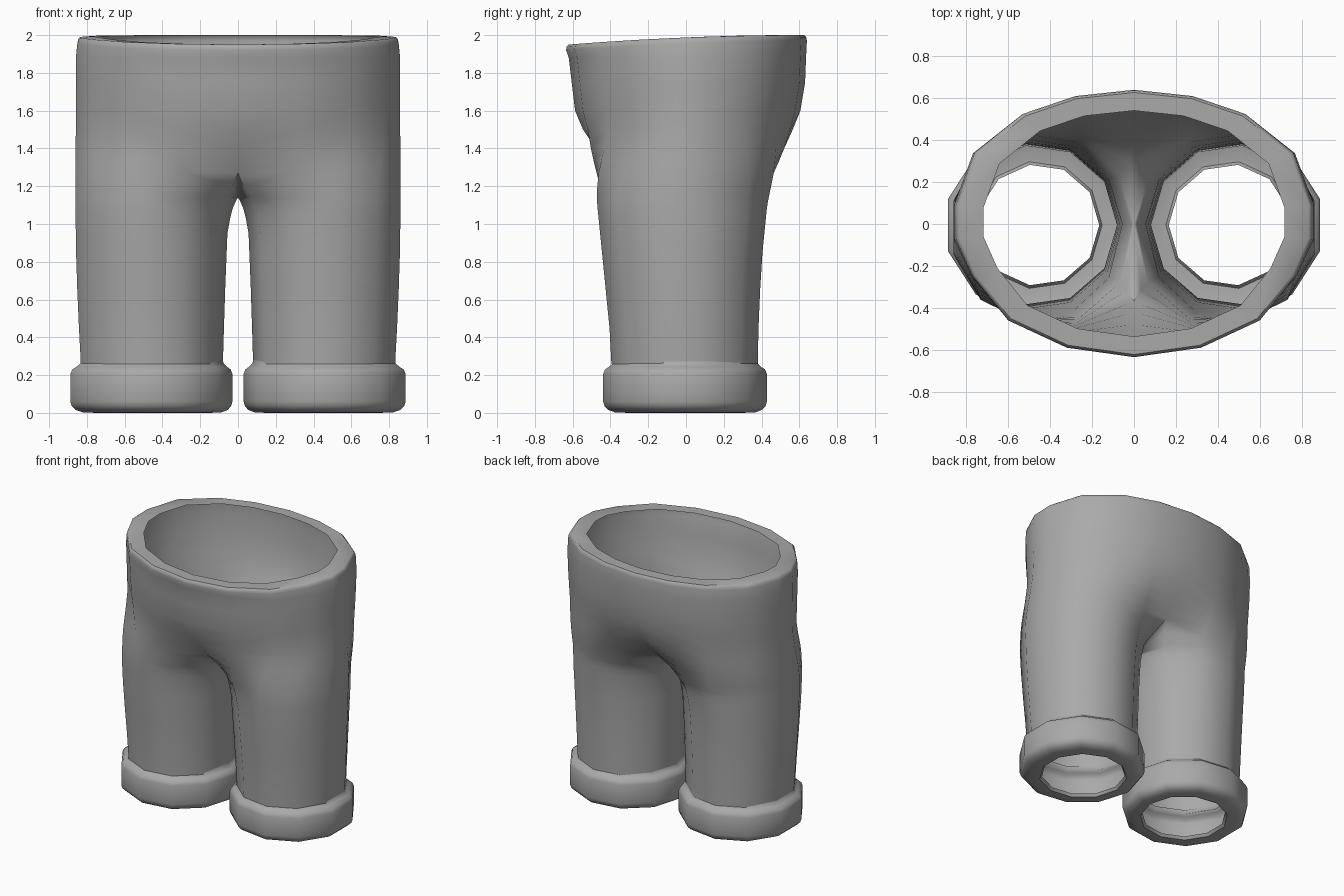
import bpy, bmesh, math

if "Cube" in bpy.data.objects:
    bpy.data.objects.remove(bpy.data.objects["Cube"])

SIDES = 11          # column 0 faces the other leg, counted round by the front
CROTCH = 1.14       # height where the two legs meet

grey = bpy.data.materials.new("plain grey")
grey.diffuse_color = (0.4, 0.4, 0.4, 1)
grey.use_nodes = True
grey.node_tree.nodes["Principled BSDF"].inputs["Base Color"].default_value = grey.diffuse_color

# half outline of the waist, front centre to back centre (columns 1 to 10)
WAIST = [(0, -.635), (.32, -.59), (.6, -.46), (.77, -.25), (.85, -.07),
         (.85, .09), (.76, .34), (.53, .525), (.28, .61), (0, .64)]


def lerp(table, z):
    """Read a value from a list of (height, value) pairs."""
    for (z0, a), (z1, b) in zip(table, table[1:]):
        if z <= z1:
            return a + (b - a) * max(0, (z - z0) / (z1 - z0))
    return table[-1][1]


def circle_point(k, cx, cy, rx, ry):
    a = math.pi + 2 * math.pi * k / SIDES
    return cx + rx * math.cos(a), cy + ry * math.sin(a)


INNER = [(.26, .08), (.6, .07), (.95, .056), (1.06, .036), (1.11, .018), (CROTCH, 0)]
OUTER = [(.26, .832), (.5, .845), (.8, .857), (1.2, .862)]
FRONT = [(.26, -.395), (.4, -.4), (1.0, -.46), (1.3, -.49)]
BACK = [(.26, .38), (.5, .385), (.8, .4), (1.1, .43), (1.3, .46)]


def body_point(k, z):
    """Leg section that blends into the waist section with height."""
    x0, x1, y0, y1 = (lerp(t, z) for t in (INNER, OUTER, FRONT, BACK))
    rx = (x1 - x0) / 1.96
    x, y = circle_point(k, x0 + rx, (y0 + y1) / 2, rx, (y1 - y0) / 1.98)
    if k == 0:
        return x, 0, z
    s = min(1, max(0, (z - 1.08) / .5))
    s = s * s * (3 - 2 * s)
    wx, wy = WAIST[k - 1]
    wy *= lerp([(1.5, .89), (1.6, .925), (2, 1)] if wy < 0
               else [(1.5, .92), (1.75, .985), (2, 1)], z)
    x, y = x + (wx * 1.01 - x) * s, y + (wy - y) * s
    if k in (1, SIDES - 1):      # seam closes on the centre line
        x = x * max(0, (1.27 - z) / .13) if z > CROTCH else x
    return x, y, z


def finish(bm, name):
    bmesh.ops.remove_doubles(bm, verts=bm.verts, dist=1e-5)
    bmesh.ops.recalc_face_normals(bm, faces=bm.faces)
    mesh = bpy.data.meshes.new(name)
    bm.to_mesh(mesh)
    bm.free()
    mesh.materials.append(grey)
    ob = bpy.data.objects.new(name, mesh)
    bpy.context.collection.objects.link(ob)
    mirror = ob.modifiers.new("other side", 'MIRROR')
    mirror.merge_threshold = 0.001
    bpy.ops.object.select_all(action='DESELECT')
    bpy.context.view_layer.objects.active = ob
    ob.select_set(True)
    bpy.ops.object.shade_smooth_by_angle(angle=math.radians(42))


def bridge(bm, low, high, closed):
    n = len(low)
    for i in range(n if closed else n - 1):
        j = (i + 1) % n
        bm.faces.new((low[i], low[j], high[j], high[i]))


# trouser body: closed leg rings, then open half rings above the crotch
bm = bmesh.new()
leg_levels = [.26, .45, .65, .85, .95, 1.03, 1.08, 1.12, CROTCH]
hip_levels = [1.2, 1.27, 1.33, 1.4, 1.5, 1.6, 1.75, 1.88]
rings = [[bm.verts.new(body_point(k, z)) for k in range(SIDES)] for z in leg_levels]
for low, high in zip(rings, rings[1:]):
    bridge(bm, low, high, True)
crotch = rings[-1][0]
prev = rings[-1][1:]
for z in hip_levels:
    ring = [bm.verts.new(body_point(k, z)) for k in range(1, SIDES)]
    bridge(bm, prev, ring, False)
    if z < 1.28:                 # saddle between the legs
        bm.faces.new((crotch, prev[0], ring[0]))
        bm.faces.new((crotch, ring[-1], prev[-1]))
    prev = ring

# sloping waist edge, rounded and turned inward to a flat rim
for scale, drop in [(1, .03), (.994, .01), (.98, 0), (.845, 0)]:
    ring = []
    for x, y in WAIST:
        z = 2 - .05 * ((.64 - y) / 1.275) ** 2 - drop
        ring.append(bm.verts.new((x * scale, y * scale, z)))
    bridge(bm, prev, ring, False)
    prev = ring
finish(bm, "trouser_body")

# rolled cuffs with an inward lip at the bottom
bm = bmesh.new()
profile = [(.382, .285), (.387, .262), (.405, .245), (.428, .23), (.438, .205),
           (.438, .06), (.43, .035), (.41, .015), (.375, .003), (.305, 0), (.29, .02)]
prev = None
for r, z in profile:
    ring = []
    for k in range(SIDES):
        x, y = circle_point(k, .463 + (r - .382) * .08, -.005, r, r)
        ring.append(bm.verts.new((x, y, z)))
    if prev:
        bridge(bm, prev, ring, True)
    prev = ring
finish(bm, "cuffs")
